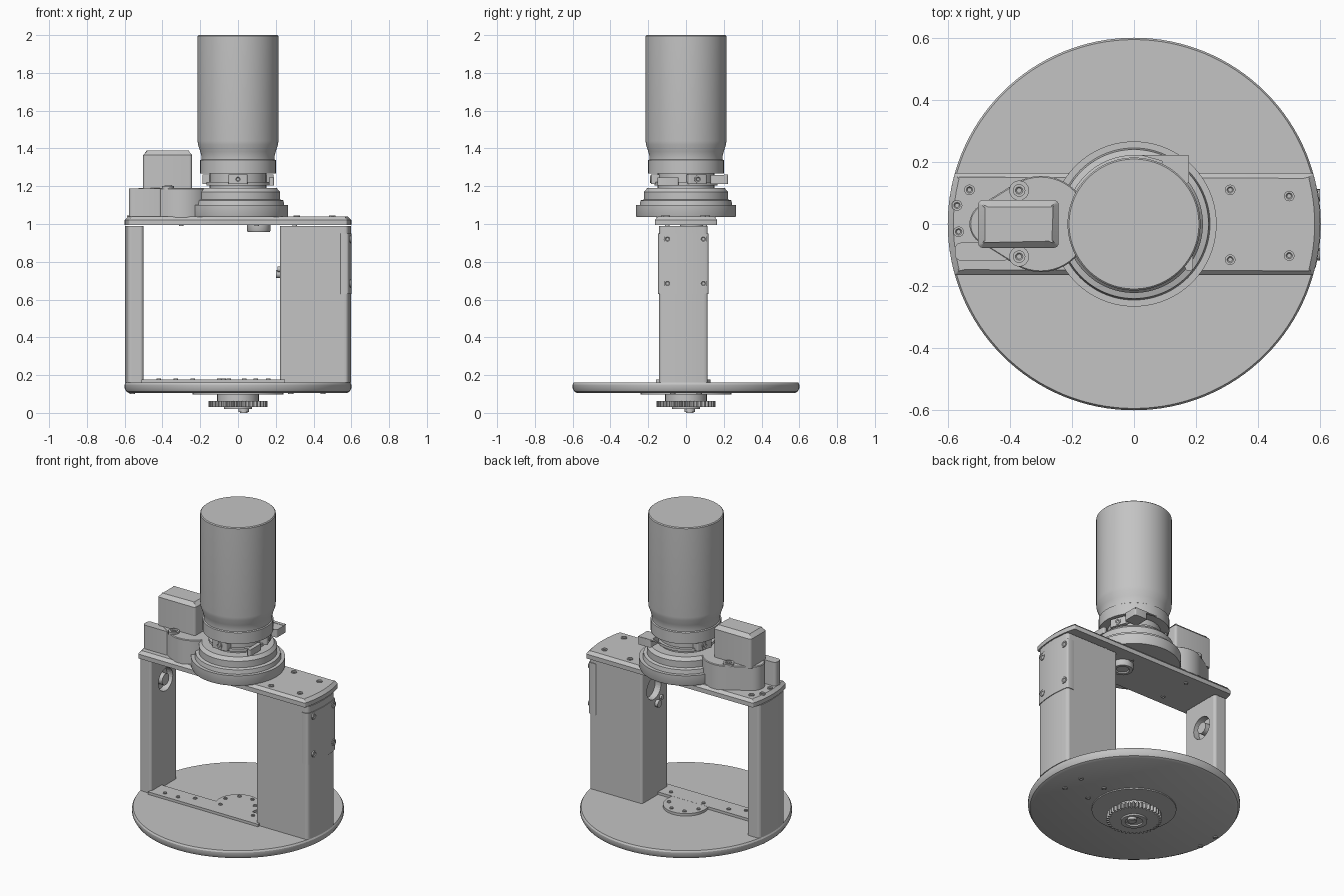
import bpy, bmesh, math
from mathutils import Matrix, Vector
from mathutils.geometry import convex_hull_2d

cube = bpy.data.objects.get("Cube")
if cube:
    bpy.data.objects.remove(cube, do_unlink=True)

GREY = (0.55, 0.55, 0.55, 1)
grey = bpy.data.materials.new("plain_grey")
grey.use_nodes = True
grey.diffuse_color = GREY
grey.node_tree.nodes["Principled BSDF"].inputs["Base Color"].default_value = GREY


def finish(name, bm, smooth=True):
    """Turn a bmesh into an object, smooth except at sharp edges."""
    bmesh.ops.recalc_face_normals(bm, faces=bm.faces)
    for f in bm.faces:
        f.smooth = smooth
    for e in bm.edges:
        e.smooth = e.calc_face_angle(0) < 0.52
    mesh = bpy.data.meshes.new(name)
    bm.to_mesh(mesh)
    bm.free()
    mesh.materials.append(grey)
    obj = bpy.data.objects.new(name, mesh)
    bpy.context.collection.objects.link(obj)
    return obj


def lathe(name, profile, loc=(0, 0, 0), axis=(0, 0, 1), steps=64):
    """Spin a (radius, height) profile around an axis."""
    bm = bmesh.new()
    vs = [bm.verts.new((r, 0, z)) for r, z in profile]
    es = [bm.edges.new(p) for p in zip(vs, vs[1:])]
    bmesh.ops.spin(bm, geom=vs + es, cent=(0, 0, 0), axis=(0, 0, 1),
                   angle=math.tau, steps=steps)
    bmesh.ops.remove_doubles(bm, verts=bm.verts, dist=1e-5)
    turn = Vector((0, 0, 1)).rotation_difference(Vector(axis)).to_matrix().to_4x4()
    bm.transform(Matrix.Translation(loc) @ turn)
    return finish(name, bm)


def cylinder(name, r, z0, z1, **kw):
    return lathe(name, [(0, z0), (r, z0), (r, z1), (0, z1)], **kw)


def prism(name, outline, z0, z1, corner=0, top=0, smooth=True):
    """Extrude an outline, with rounded corners and a chamfered top."""
    bm = bmesh.new()
    face = bm.faces.new([bm.verts.new((x, y, z0)) for x, y in outline])
    ext = bmesh.ops.extrude_face_region(bm, geom=[face])
    for v in ext["geom"]:
        if isinstance(v, bmesh.types.BMVert):
            v.co.z = z1
    bmesh.ops.recalc_face_normals(bm, faces=bm.faces)
    if corner:
        es = [e for e in bm.edges if e.calc_face_angle(0) > 0.5
              and abs(e.verts[0].co.z - e.verts[1].co.z) > 1e-4]
        bmesh.ops.bevel(bm, geom=es, offset=corner, segments=4,
                        profile=0.5, affect='EDGES')
    if top:
        es = [e for e in bm.edges if all(abs(v.co.z - z1) < 1e-4 for v in e.verts)]
        bmesh.ops.bevel(bm, geom=es, offset=top, segments=1, affect='EDGES')
    return finish(name, bm, smooth)


def rect(x0, x1, y0, y1):
    return [(x0, y0), (x1, y0), (x1, y1), (x0, y1)]


def arc_end(y0, y1, r, side=1, n=12):
    """Points on the round rim between two y values."""
    ys = [y0 + (y1 - y0) * i / n for i in range(n + 1)]
    return [(side * math.sqrt(r * r - y * y), y) for y in ys]


def circle(cx, cy, r, n=48):
    return [(cx + r * math.cos(math.tau * i / n), cy + r * math.sin(math.tau * i / n))
            for i in range(n)]


def hull(points):
    return [points[i] for i in convex_hull_2d(points)]


def screw(name, loc, axis=(0, 0, 1), r=0.017):
    lathe(name, [(0, -0.004), (r, -0.004), (r, 0.005), (r * 0.6, 0.005),
                 (r * 0.4, 0.001), (0, 0.001)], loc, axis, 16)


# Base: turntable, hub, gear and shaft
lathe("base_disc", [(0, .105), (.575, .105), (.59, .112), (.6, .13), (.6, .15),
                    (.594, .16), (0, .16)], steps=128)
cylinder("bearing_disc", .24, .098, .11)
cylinder("gear_hub", .11, .06, .1)
teeth, count = [], 40
for i in range(count):
    for k, r in ((0, .138), (.3, .157), (.6, .157), (.9, .138)):
        a = math.tau * (i + k) / count
        teeth.append((r * math.cos(a), r * math.sin(a)))
prism("drive_gear", teeth, .03, .064, smooth=False)
lathe("gear_collar", [(.05, .032), (.05, .02), (.075, .02), (.075, .032)])
cylinder("shaft", .027, .004, .07, loc=(.03, .02, 0))
cylinder("shaft_tip", .02, 0, .01, loc=(.03, .02, 0))
for x, y in ((.45, .07), (.45, -.07), (.28, .07), (.28, -.07), (-.56, -.08), (-.56, .05)):
    screw("base_screw", (x, y, .105), (0, 0, -1), .014)

# Inner plate on the turntable
prism("floor_strip", rect(-.51, .25, -.16, -.04), .158, .176)
cylinder("floor_round", .13, .158, .1755)
for i in range(5):
    a = math.radians(20 + 50 * i)
    screw("floor_screw", (.1 * math.cos(a), .1 * math.sin(a), .176), r=.012)
for x in (-.42, -.33, -.24, .16):
    screw("floor_screw", (x, -.12 if x < -.3 else -.08, .176), r=.012)

# Upright columns
Y0, Y1 = -.143, .115
wide = prism("wide_column", [(.222, Y1), (.222, Y0)] + arc_end(Y0, Y1, .598),
             .16, .99, corner=.016, smooth=False)
slim = prism("slim_column", [(-.5, Y1), (-.5, Y0)] + arc_end(Y0, Y1, .598, -1),
             .16, .99, corner=.016, smooth=False)

# Round pockets on the inner column faces
for column, x, z in ((wide, .222, .84), (slim, -.5, .82)):
    cutter = cylinder("pocket_cutter", .07, -.04, .04, loc=(x, 0, z), axis=(1, 0, 0), steps=32)
    for f in cutter.data.polygons:
        f.use_smooth = False
    cutter.hide_render = True
    cutter.hide_viewport = True
    cut = column.modifiers.new("pocket", 'BOOLEAN')
    cut.object = cutter
    cut.solver = 'EXACT'
cylinder("pocket_knob", .035, -.01, .04, loc=(-.54, 0, .82), axis=(1, 0, 0), steps=24)
cylinder("wide_column_stud", .022, -.02, .01, loc=(.222, -.03, .735), axis=(1, 0, 0), steps=16)
cylinder("wide_column_pin", .014, -.012, .01, loc=(.222, -.07, .76), axis=(1, 0, 0), steps=16)

# Access cover wrapped round the outside of the wide column
prism("access_cover", [(.54, Y1 + .004), (.54, Y0 - .004)]
      + arc_end(Y0 - .004, Y1 + .004, .602), .63, .95, corner=.01)
for y in (-.098, .092):
    for z in (.685, .92):
        screw("cover_screw", (math.sqrt(.602 ** 2 - y * y), y, z), (1, 0, 0), .02)

# Top bridge plate
prism("bridge_plate", arc_end(-.165, .165, .6) + arc_end(-.165, .165, .6, -1)[::-1],
      .995, 1.04, corner=.008, top=.018)
for x, y in ((-.53, .11), (-.57, .06), (-.565, -.025), (.31, .11), (.31, -.115),
             (.5, .09), (.5, -.102)):
    screw("bridge_screw", (x, y, 1.04))
for x in (-.3, .1, .3):
    for y in (-.1, .1):
        screw("under_screw", (x, y, .995), (0, 0, -1), .012)
lathe("under_boss", [(0, .965), (.035, .965), (.04, .958), (.058, .958), (.062, .965),
                     (.062, 1), (0, 1)], loc=(.11, .03, 0), steps=32)

# Motor with its gear housing
prism("gear_housing", hull(circle(-.3, 0, .155) + circle(-.46, 0, .07)), 1.035, 1.19, top=.004)
prism("motor_box", rect(-.502, -.243, -.077, .077), 1.18, 1.388, corner=.015, top=.022)
prism("cable_block", rect(-.577, -.4, -.118, -.06), 1.035, 1.188, corner=.02)
for y in (-.105, .108):
    cylinder("housing_lug", .032, 1.18, 1.2, loc=(-.37, y, 0), steps=24)
    screw("housing_screw", (-.37, y, 1.2), r=.02)

# Stepped mount ring
lathe("mount_ring", [(0, 1.036), (.262, 1.036), (.266, 1.045), (.266, 1.1), (.245, 1.1),
                     (.24, 1.125), (.222, 1.13), (.222, 1.17), (.205, 1.19), (0, 1.19)],
      steps=96)

# Clamp between mount and barrel
cylinder("clamp_neck", .15, 1.18, 1.28)
lathe("clamp_flange", [(.14, 1.205), (.168, 1.205), (.168, 1.222), (.14, 1.222)])
for angle in (20, 160, 270):
    a = math.radians(angle)
    out = Vector((math.cos(a), math.sin(a), 0))
    lug = prism("clamp_lug", rect(.12, .185, -.05, .05), 1.212, 1.262, corner=.008)
    lug.rotation_euler.z = a
    screw("clamp_screw", out * .185 + Vector((0, 0, 1.237)), out, .02)
prism("clamp_tab", rect(.09, .177, .13, .223), 1.212, 1.26, corner=.01)
prism("clamp_leaf", [(.02, .222), (.175, .222), (.175, .2), (.1, .2)], 1.255, 1.262)
prism("clamp_lever", rect(.165, .19, -.15, -.04), 1.205, 1.245, corner=.008)

# Barrel
lathe("barrel", [(0, 1.268), (.2, 1.268), (.2, 1.338), (.194, 1.342), (.194, 1.36),
                 (.2, 1.385), (.212, 1.42), (.214, 1.44), (.214, 1.995), (.209, 2),
                 (0, 2)], steps=96)
